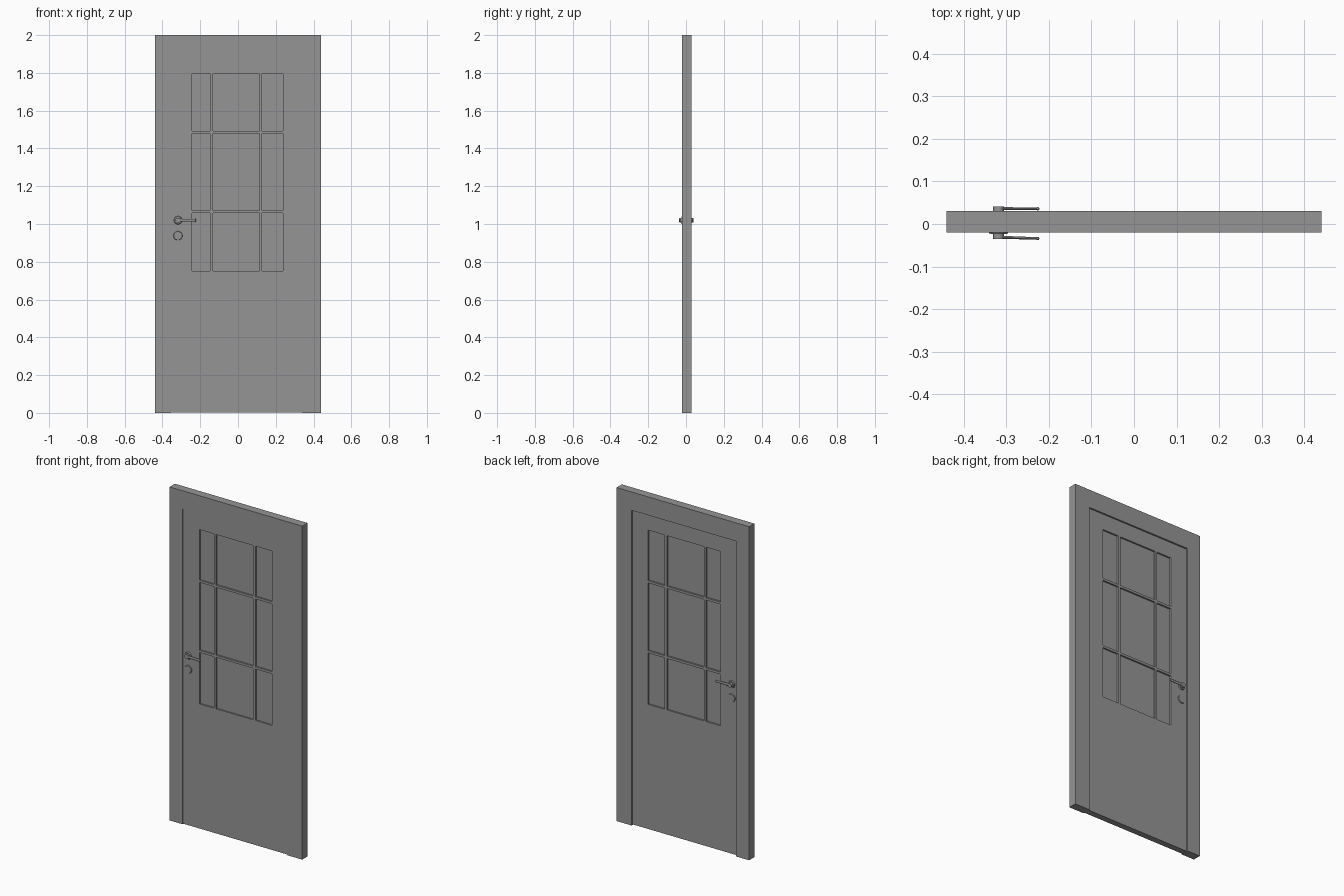
import bpy, bmesh, math
from mathutils import Matrix, Vector

cube = bpy.data.objects.get("Cube")
if cube:
    bpy.data.objects.remove(cube, do_unlink=True)

grey = bpy.data.materials.new("plain grey")
grey.use_nodes = True
GREY = (0.3, 0.3, 0.3, 1)
grey.diffuse_color = GREY
grey.node_tree.nodes["Principled BSDF"].inputs["Base Color"].default_value = GREY


def finish(name, bm, smooth=False):
    bmesh.ops.recalc_face_normals(bm, faces=bm.faces)
    mesh = bpy.data.meshes.new(name)
    bm.to_mesh(mesh)
    bm.free()
    mesh.materials.append(grey)
    obj = bpy.data.objects.new(name, mesh)
    bpy.context.collection.objects.link(obj)
    if smooth:
        bpy.ops.object.select_all(action='DESELECT')
        obj.select_set(True)
        bpy.context.view_layer.objects.active = obj
        bpy.ops.object.shade_smooth_by_angle(angle=math.radians(35))
    return obj


def panel(name, xs, zs, y0, y1, is_open):
    """Upright plate on a grid of cells, leaving out the open cells."""
    bm = bmesh.new()
    grid = [[bm.verts.new((x, y0, z)) for z in zs] for x in xs]
    for i in range(len(xs) - 1):
        for j in range(len(zs) - 1):
            if not is_open(i, j):
                bm.faces.new((grid[i][j], grid[i + 1][j], grid[i + 1][j + 1], grid[i][j + 1]))
    ext = bmesh.ops.extrude_face_region(bm, geom=bm.faces[:], use_keep_orig=True)
    moved = [v for v in ext["geom"] if isinstance(v, bmesh.types.BMVert)]
    bmesh.ops.translate(bm, verts=moved, vec=(0, y1 - y0, 0))
    return finish(name, bm)


def disc(bm, x, z, radius, y0, y1, tip=None):
    """Round plate or hub whose axis runs front to back."""
    turn = Matrix.Translation((x, (y0 + y1) / 2, z)) @ Matrix.Rotation(math.pi / 2 if y1 < y0 else -math.pi / 2, 4, 'X')
    bmesh.ops.create_cone(bm, cap_ends=True, segments=32, radius1=radius,
                          radius2=tip or radius, depth=abs(y1 - y0), matrix=turn)


# Frame around the opening, and the leaf with its window grid
LEFT, RIGHT, HEAD = -0.354, 0.34, 1.89
panel("door_frame", [-0.44, LEFT, RIGHT, 0.44], [0, HEAD, 2], -0.02, 0.03,
      lambda i, j: i == 1 and j == 0)
pane_x = [-0.243, -0.147, -0.133, 0.113, 0.127, 0.237]
pane_z = [0.75, 1.058, 1.072, 1.478, 1.492, 1.795]
panel("door_leaf", [LEFT] + pane_x + [RIGHT], [0.003] + pane_z + [HEAD], -0.017, 0.02,
      lambda i, j: i % 2 == 1 and j % 2 == 1)
panel("window_panes", [pane_x[0], pane_x[-1]], [pane_z[0], pane_z[-1]], -0.008, 0.01,
      lambda i, j: False)

# Handle and key plate on each face
HX, HZ = -0.318, 1.02
for side, out, face, hub_end, lever_y in (("front", -1, -0.017, -0.035, -0.031),
                                          ("back", 1, 0.02, 0.041, 0.036)):
    bm = bmesh.new()
    disc(bm, HX, HZ, 0.022, face, face + out * 0.006, 0.019)
    finish(side + "_handle_rose", bm, True)

    bm = bmesh.new()
    disc(bm, HX, HZ, 0.013, face, hub_end)
    finish(side + "_handle_hub", bm, True)

    # Flattened tapering lever ending in a rounded tip
    end_y = lever_y + (out * 0.003 if out < 0 else 0)
    start, end = Vector((HX, lever_y, HZ)), Vector((-0.226, end_y, HZ))
    aim = (end - start).to_track_quat('Z', 'Y').to_matrix().to_4x4()
    bm = bmesh.new()
    bmesh.ops.create_cone(bm, cap_ends=True, segments=20, radius1=0.0035, radius2=0.003,
                          depth=(end - start).length,
                          matrix=Matrix.Translation((start + end) / 2) @ aim)
    bmesh.ops.create_uvsphere(bm, u_segments=16, v_segments=10, radius=0.004,
                              matrix=Matrix.Translation(end))
    bmesh.ops.scale(bm, verts=bm.verts, vec=(1, 1, 2.3),
                    space=Matrix.Translation((0, 0, -HZ)))
    finish(side + "_handle_lever", bm, True)

    bm = bmesh.new()
    disc(bm, HX, 0.938, 0.024, face, face + out * 0.005, 0.022)
    finish(side + "_key_plate", bm, True)
